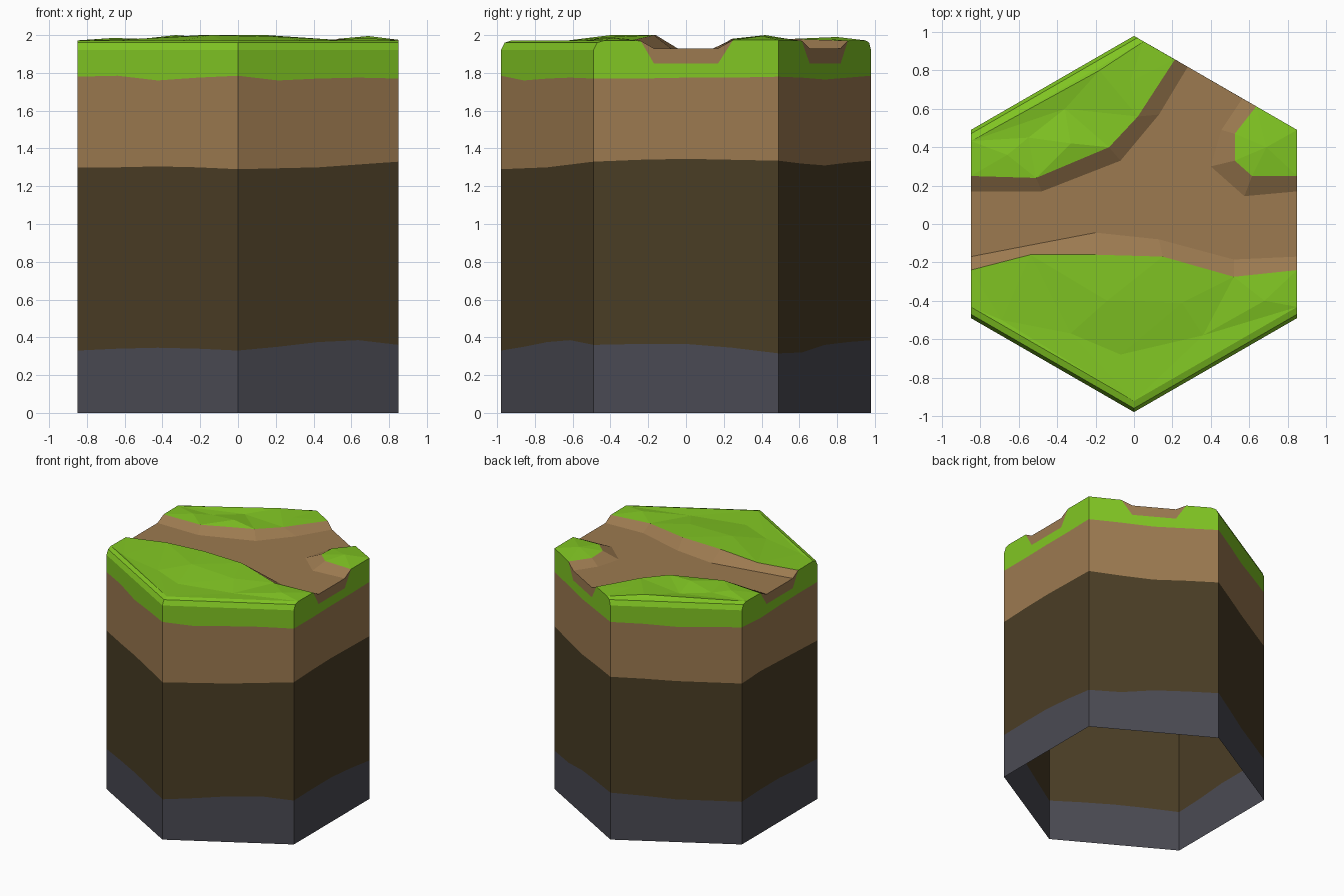
import bpy
from mathutils import Vector
from mathutils.geometry import delaunay_2d_cdt

if "Cube" in bpy.data.objects:
    bpy.data.objects.remove(bpy.data.objects["Cube"])

W, L = 0.85, 0.98
ROAD_Z = 1.93


def material(name, rgb):
    m = bpy.data.materials.new(name)
    lin = [((c / 255 + 0.055) / 1.055) ** 2.4 for c in rgb]
    m.diffuse_color = (*lin, 1)
    m.use_nodes = True
    m.node_tree.nodes["Principled BSDF"].inputs["Base Color"].default_value = m.diffuse_color
    return m


GRASS = material("grass green", (129, 198, 35))
DIRT = material("light soil", (156, 122, 80))
DARK = material("dark soil", (74, 61, 37))
STONE = material("grey stone", (74, 74, 83))


def build(name, polys, mat):
    """Make one flat-shaded object from a list of 3D polygons."""
    verts, faces = [], []
    for p in polys:
        faces.append(range(len(verts), len(verts) + len(p)))
        verts += [tuple(v) for v in p]
    me = bpy.data.meshes.new(name)
    me.from_pydata(verts, [], [list(f) for f in faces])
    me.materials.append(mat)
    ob = bpy.data.objects.new(name, me)
    bpy.context.collection.objects.link(ob)


def patch(outline, inner=()):
    """Triangulate an outline with inner points, facing up."""
    pts = [Vector(p) for p in list(outline) + list(inner)]
    res = delaunay_2d_cdt([p.xy for p in pts], [],
                          [list(range(len(outline)))], 1, 1e-5)
    pos = [(*v, pts[o[0]].z) for v, o in zip(res[0], res[3])]
    polys = []
    for f in res[2]:
        p = [Vector(pos[i]) for i in f]
        up = (p[1] - p[0]).cross(p[2] - p[0]).z > 0
        polys.append(p if up else p[::-1])
    return polys


def strip(a, b):
    """Quads between two point rows, facing up."""
    polys = []
    for i in range(len(a) - 1):
        p = [Vector(v) for v in (a[i], a[i + 1], b[i + 1], b[i])]
        up = (p[2] - p[0]).cross(p[3] - p[1]).z > 0
        polys.append(p if up else p[::-1])
    return polys


# hexagon corners, counter-clockwise; sides: SW, SE, E, NE, NW, W
C = [Vector(c) for c in ((-W, -L / 2), (0, -L), (W, -L / 2),
                         (W, L / 2), (0, L), (-W, L / 2))]

# wavy layer heights, four samples per side
stone_top = [.33, .34, .345, .34, .33, .35, .375, .385, .36, .365, .365, .345,
             .315, .32, .36, .375, .385, .37, .35, .35, .35, .36, .36, .34]
dark_top = [1.30, 1.30, 1.305, 1.30, 1.29, 1.295, 1.30, 1.315,
            1.33, 1.34, 1.345, 1.34, 1.335, 1.32, 1.31, 1.325,
            1.335, 1.33, 1.32, 1.32, 1.32, 1.33, 1.32, 1.31]
dirt_top = [1.78, 1.785, 1.76, 1.775, 1.785, 1.76, 1.77, 1.775,
            1.77, 1.77, 1.775, 1.775, 1.78, 1.775, 1.765, 1.775,
            1.785, 1.78, 1.765, 1.775, 1.78, 1.765, 1.775, 1.78]
ring = [C[k // 4].lerp(C[(k // 4 + 1) % 6], k % 4 / 4) for k in range(24)]


def row(z):
    return [(*p, z[k] if isinstance(z, list) else z) for k, p in enumerate(ring)]


def band(name, lo, hi, mat):
    a, b = row(lo), row(hi)
    build(name, [(a[k], a[(k + 1) % 24], b[(k + 1) % 24], b[k])
                 for k in range(24)], mat)


band("stone_layer", 0.0, stone_top, STONE)
band("dark_soil_layer", stone_top, dark_top, DARK)
band("light_soil_layer", dark_top, dirt_top, DIRT)

# rounded rim: each bevelled corner slides along its neighbouring side
slide = [(0, 1), (0, 1), (0, 1), None, (.866, -.5), (0, -1)]


def rim(c):
    return [(*(C[c] + Vector(slide[c]) * s), z)
            for s, z in ((0, 1.92), (.02, 1.96), (.058, 1.972))]


rims = {c: rim(c) for c in (0, 1, 2, 4, 5)}
rims[3] = [(*C[3], 1.975)]

# road edges: grass lip (high) and road bed (low)
lip_s = [(-W, -.24, 1.97), (-.54, -.16, 1.98), (-.2, -.16, 2.0),
         (.15, -.17, 2.0), (.52, -.275, 1.975), (W, -.24, 1.97)]
bed_s = [(-W, -.17), (-.54, -.11), (-.2, -.045), (.13, -.08), (.52, -.185), (W, -.17)]
lip_nw = [(-W, .25, 1.97), (-.51, .24, 1.98), (-.13, .40, 1.985),
          (.02, .56, 1.98), (.213, .857, 1.97)]
bed_nw = [(-W, .17), (-.48, .17), (-.07, .33), (.13, .57), (.28, .819)]
lip_e = [(.637, .613, 1.97), (.525, .47, 1.975), (.525, .33, 1.98),
         (.615, .25, 1.98), (W, .25, 1.975)]
bed_e = [(.565, .654), (.455, .49), (.40, .30), (.575, .145), (W, .17)]
bed_s, bed_nw, bed_e = [[(*p, ROAD_Z) for p in b] for b in (bed_s, bed_nw, bed_e)]

# road surface and banks
build("road_bed", patch(bed_s + bed_e[::-1] + bed_nw[::-1]), DIRT)
build("road_banks", strip(lip_s, bed_s) + strip(lip_nw, bed_nw)
      + strip(lip_e, bed_e), DIRT)

# faceted grass tops
build("grass_south",
      patch([rims[c][2] for c in (0, 1, 2)] + lip_s[::-1],
            [(-.69, -.50, 1.965), (-.33, -.57, 1.965), (-.14, -.40, 2.0),
             (-.07, -.68, 1.965), (.25, -.41, 1.99), (.36, -.58, 1.965),
             (.68, -.40, 1.985)]), GRASS)
build("grass_north_west",
      patch([rims[4][2], rims[5][2]] + lip_nw,
            [(-.18, .80, 1.99), (-.02, .74, 1.98), (-.36, .60, 1.97),
             (-.33, .42, 2.0), (-.55, .45, 1.97), (-.66, .36, 1.985)]), GRASS)
build("grass_east", patch([rims[3][0]] + lip_e, [(.69, .40, 1.995)]), GRASS)

# bevelled rim on the three sides without a road
bevel = []
for chain in ((0, 1, 2), (4, 5)):
    for k in (0, 1):
        bevel += strip([rims[c][k] for c in chain], [rims[c][k + 1] for c in chain])
build("grass_rim", bevel, GRASS)

# grass skirt with road cut-outs, and the road end faces that fill them
low = row(dirt_top)
ends = {2: (lip_s[-1], bed_s[-1], bed_e[-1], lip_e[-1]),
        3: (lip_e[0], bed_e[0], bed_nw[-1], lip_nw[-1]),
        5: (lip_nw[0], bed_nw[0], bed_s[0], lip_s[0])}
skirt, road_ends = [], []
for s in range(6):
    n = (s + 1) % 6
    bottom = [low[(4 * s + k) % 24] for k in range(5)]
    if s in ends:
        la, ba, bb, lb = ends[s]
        da, db = (*ba[:2], 1.85), (*bb[:2], 1.85)
        skirt.append(bottom + rims[n] + [lb, db, da, la] + rims[s][::-1])
        road_ends.append([la, da, db, lb, bb, ba])
    else:
        skirt.append(bottom + [(*C[n], 1.92), (*C[s], 1.92)])
build("grass_skirt", skirt, GRASS)
build("road_ends", road_ends, DIRT)
